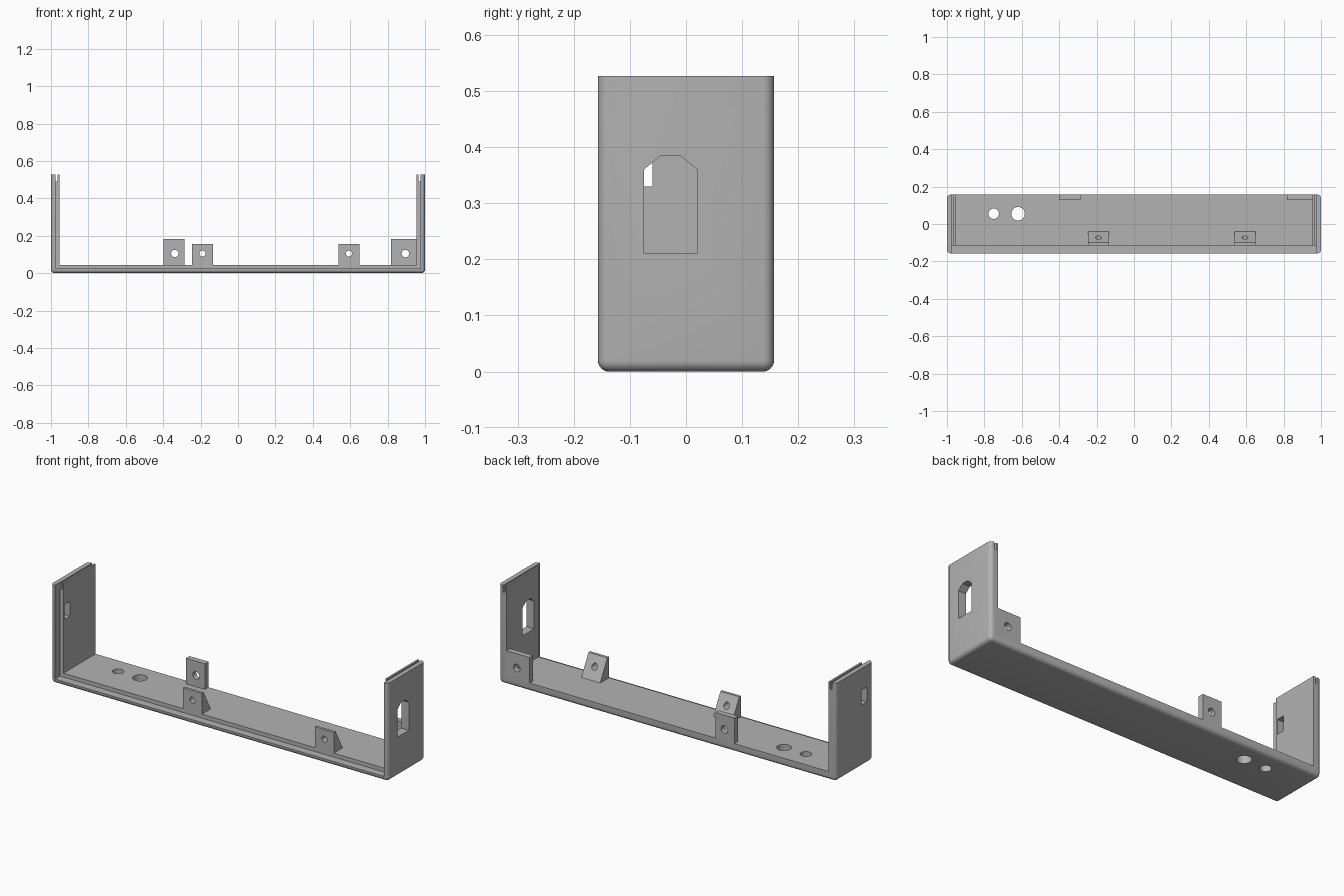
import bpy, bmesh, math
from mathutils import Matrix

if "Cube" in bpy.data.objects:
    bpy.data.objects.remove(bpy.data.objects["Cube"])

W, D, H = 1.0, 0.157, 0.527      # half width, half depth, height
INNER, FLOOR = 0.955, 0.045      # inner wall face, floor top
LIP, STEP_Y = 0.024, -0.115      # front lip thickness, rebate depth

grey = bpy.data.materials.new("light grey")
grey.diffuse_color = (0.45, 0.45, 0.45, 1)
grey.use_nodes = True
grey.node_tree.nodes["Principled BSDF"].inputs["Base Color"].default_value = grey.diffuse_color


def make_object(name, bm):
    bmesh.ops.recalc_face_normals(bm, faces=bm.faces)
    mesh = bpy.data.meshes.new(name)
    bm.to_mesh(mesh)
    bm.free()
    ob = bpy.data.objects.new(name, mesh)
    bpy.context.collection.objects.link(ob)
    mesh.materials.append(grey)
    return ob


def box_mesh(x0, x1, y0, y1, z0, z1):
    bm = bmesh.new()
    bmesh.ops.create_cube(bm, size=1)
    for v in bm.verts:
        v.co = (x0 if v.co.x < 0 else x1,
                y0 if v.co.y < 0 else y1,
                z0 if v.co.z < 0 else z1)
    return bm


def box(name, *limits):
    return make_object(name, box_mesh(*limits))


def prism(name, profile, x0, x1):
    """Extrude a (y, z) profile along x."""
    bm = bmesh.new()
    face = bm.faces.new([bm.verts.new((x0, y, z)) for y, z in profile])
    new = bmesh.ops.extrude_face_region(bm, geom=[face])["geom"]
    bmesh.ops.translate(bm, vec=(x1 - x0, 0, 0),
                        verts=[g for g in new if isinstance(g, bmesh.types.BMVert)])
    return make_object(name, bm)


def rod(name, x, y, z, r, along_y=False):
    bm = bmesh.new()
    bmesh.ops.create_cone(bm, cap_ends=True, segments=32, radius1=r, radius2=r, depth=0.3)
    if along_y:
        bmesh.ops.rotate(bm, verts=bm.verts, matrix=Matrix.Rotation(math.pi / 2, 3, 'X'))
    bmesh.ops.translate(bm, verts=bm.verts, vec=(x, y, z))
    return make_object(name, bm)


def activate(ob):
    bpy.ops.object.select_all(action='DESELECT')
    ob.select_set(True)
    bpy.context.view_layer.objects.active = ob


def cut(ob, cutter):
    activate(ob)
    mod = ob.modifiers.new("cut", 'BOOLEAN')
    mod.operation = 'DIFFERENCE'
    mod.solver = 'EXACT'
    mod.object = cutter
    bpy.ops.object.modifier_apply(modifier=mod.name)
    bpy.data.objects.remove(cutter)


def smooth(ob):
    activate(ob)
    bpy.ops.object.shade_smooth_by_angle(angle=math.radians(30))


# Tray: block with rounded bottom and upright edges
bm = box_mesh(-W, W, -D, D, 0, H)
rounded = [e for e in bm.edges if min(v.co.z for v in e.verts) < 0.01]
bmesh.ops.bevel(bm, geom=rounded, offset=0.02, segments=6, profile=0.5, affect='EDGES')
tray = make_object("tray", bm)

# Hollow interior and front rebate
cut(tray, box("interior_cutter", -INNER, INNER, -0.4, 0.4, FLOOR, 1))
cut(tray, box("rebate_cutter", -W + LIP, W - LIP, -0.4, STEP_Y, LIP, 1))

# Slots along the tops of both end walls
for s in (-1, 1):
    a, b = sorted((s * 0.965, s * 0.9755))
    cut(tray, box("slot_cutter", a, b, -0.13, 0.4, 0.49, 1))

# Floor holes
for x, r in ((-0.75, 0.028), (-0.62, 0.036)):
    cut(tray, rod("floor_hole_cutter", x, 0.055, 0, r))

# End wall openings
window = [(-0.075, 0.21), (0.02, 0.21), (0.02, 0.36), (-0.01, 0.385),
          (-0.045, 0.385), (-0.075, 0.36)]
cut(tray, prism("window_cutter", window, 0.9, 1.1))
cut(tray, box("small_window_cutter", -1.1, -0.9, -0.105, -0.06, 0.33, 0.41))
smooth(tray)

# Front tabs with sloped gussets behind
gusset = [(STEP_Y, FLOOR), (STEP_Y, 0.157), (-0.1, 0.157), (-0.04, FLOOR)]
for name, x in (("front_tab_left", -0.19), ("front_tab_right", 0.593)):
    tab = prism(name, gusset, x - 0.056, x + 0.056)
    cut(tab, rod("tab_hole_cutter", x, -0.1, 0.105, 0.016, True))
    smooth(tab)

# Rear tabs, flush with the back edge
for name, x0, x1, hole in (("rear_tab_left", -0.398, -0.285, -0.338),
                           ("rear_tab_right", 0.818, INNER, 0.895)):
    tab = box(name, x0, x1, 0.127, D, FLOOR, 0.182)
    cut(tab, rod("tab_hole_cutter", hole, 0.14, 0.105, 0.02, True))
    smooth(tab)
